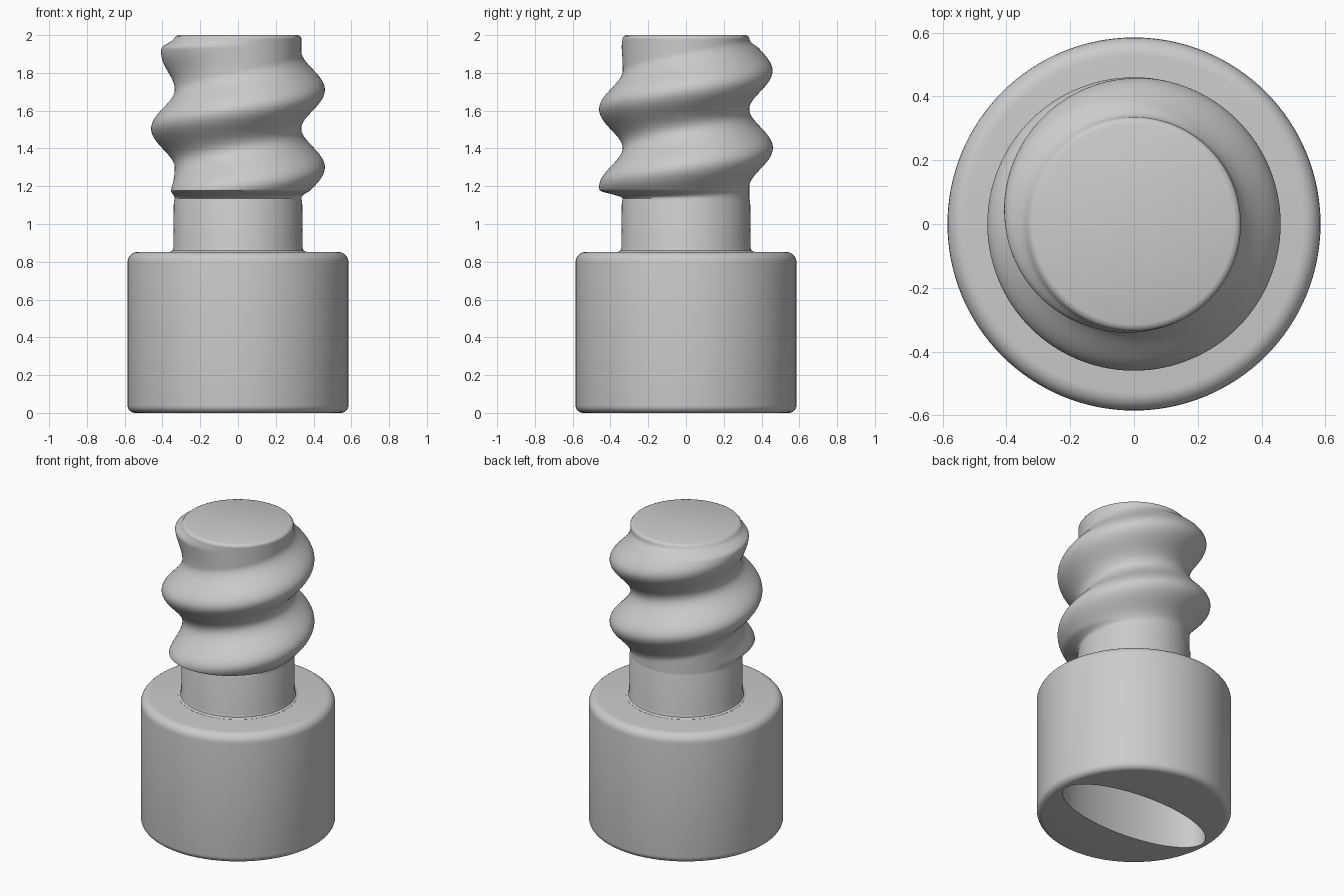
import bpy
from math import sin, cos, pi, radians

if "Cube" in bpy.data.objects:
    bpy.data.objects.remove(bpy.data.objects["Cube"])

SIDES = 128
PITCH = 0.41

metal = bpy.data.materials.new("plain_grey")
metal.use_nodes = True
grey = (0.6, 0.6, 0.6, 1)
metal.diffuse_color = grey
metal.node_tree.nodes["Principled BSDF"].inputs["Base Color"].default_value = grey


def smoothstep(a, b, x):
    x = min(max((x - a) / (b - a), 0), 1)
    return x * x * (3 - 2 * x)


def fillet(radius, z, size, start, end, steps=6):
    """Quarter-round profile points about a centre."""
    return [(radius + size * cos(radians(start + (end - start) * i / steps)),
             z + size * sin(radians(start + (end - start) * i / steps)))
            for i in range(steps + 1)]


def skin(name, rings):
    """Join rings of points, bottom to top, and cap both ends."""
    verts = [p for ring in rings for p in ring]
    faces = [(r * SIDES + i, r * SIDES + (i + 1) % SIDES,
              (r + 1) * SIDES + (i + 1) % SIDES, (r + 1) * SIDES + i)
             for r in range(len(rings) - 1) for i in range(SIDES)]
    faces.append(tuple(reversed(range(SIDES))))
    faces.append(tuple(range(len(verts) - SIDES, len(verts))))
    mesh = bpy.data.meshes.new(name)
    mesh.from_pydata(verts, [], faces)
    mesh.materials.append(metal)
    obj = bpy.data.objects.new(name, mesh)
    bpy.context.collection.objects.link(obj)
    bpy.ops.object.select_all(action='DESELECT')
    bpy.context.view_layer.objects.active = obj
    obj.select_set(True)
    bpy.ops.object.shade_smooth_by_angle(angle=radians(40))
    return obj


def ellipse(rx, ry, z):
    return [(rx * cos(2 * pi * i / SIDES), ry * sin(2 * pi * i / SIDES), z)
            for i in range(SIDES)]


# Head: rounded cylinder with an oval pocket sunk into its underside
profile = fillet(0.545, 0.04, 0.04, -90, 0) + fillet(0.53, 0.797, 0.055, 0, 90)
head_rings = [ellipse(0.53, 0.22, 0.4), ellipse(0.53, 0.22, 0.0)]
head_rings += [ellipse(r, r, z) for r, z in profile]
skin("head", head_rings)


# Threaded shaft: a helical ridge that fades in and out at its ends
def thread_radius(turn, z):
    phase = (z - 1.30) / PITCH - turn
    winding = turn + round(phase)
    ridge = 0.5 + 0.5 * cos(2 * pi * phase)
    fade = smoothstep(-0.58, -0.27, winding) * (1 - smoothstep(1.2, 1.85, winding))
    clip = smoothstep(1.135, 1.18, z) * (1 - smoothstep(1.93, 1.99, z))
    return 0.335 + 0.125 * ridge * fade * clip


def thread_ring(z, inset=0):
    ring = []
    for i in range(SIDES):
        a = 2 * pi * i / SIDES
        r = thread_radius(i / SIDES, z) - inset
        ring.append((r * cos(a), r * sin(a), z))
    return ring


shaft_rings = [ellipse(r, r, z) for r, z in
               [(0.36, 0.845), (0.36, 0.853), (0.347, 0.86), (0.342, 0.88), (0.34, 1.12)]]
ROWS = 120
shaft_rings += [thread_ring(1.135 + (1.985 - 1.135) * i / ROWS) for i in range(ROWS + 1)]
shaft_rings += [thread_ring(1.995, 0.007), thread_ring(2.0, 0.02)]
skin("threaded_shaft", shaft_rings)
